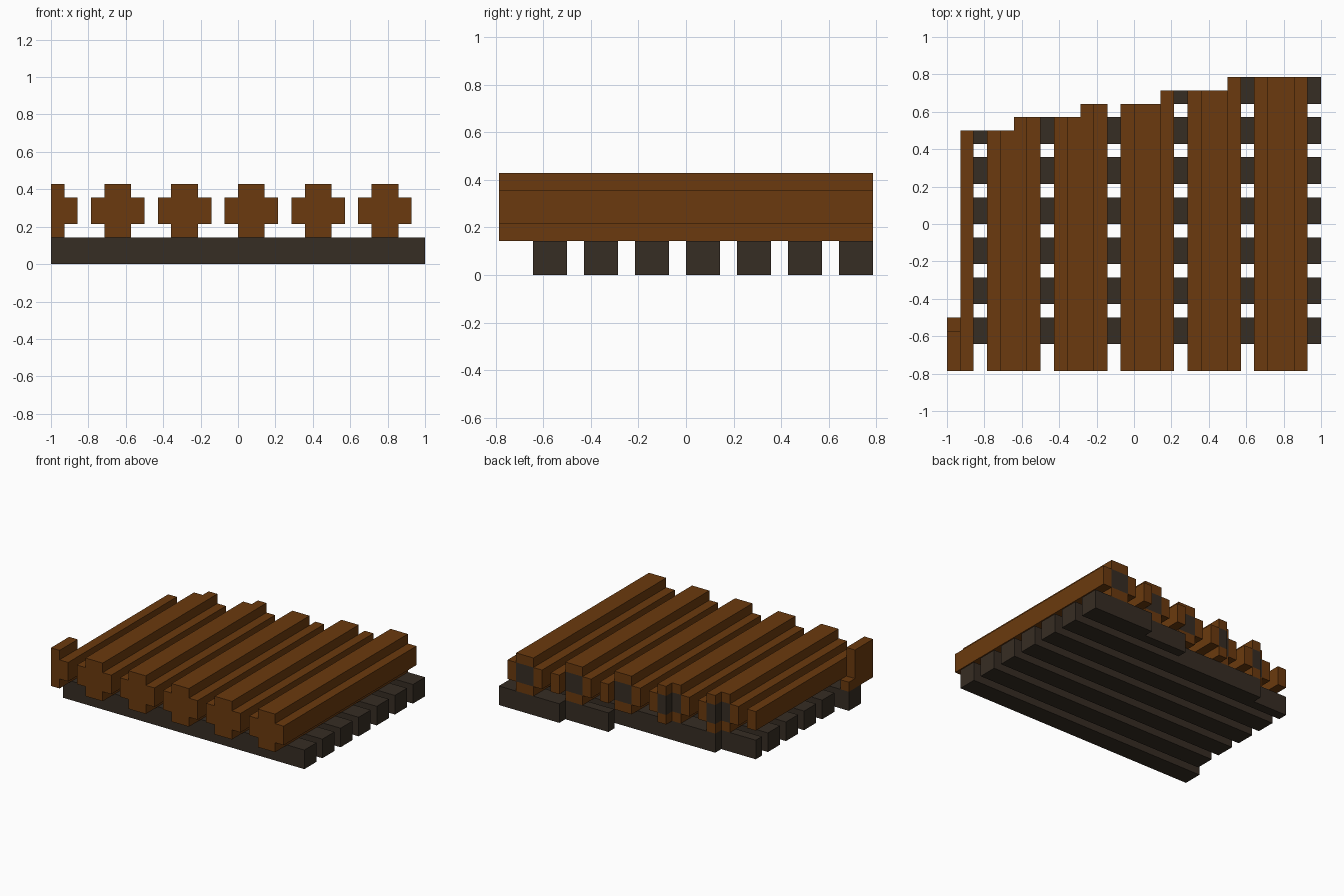
import bpy, bmesh
from mathutils import Vector

if "Cube" in bpy.data.objects:
    bpy.data.objects.remove(bpy.data.objects["Cube"])

U = 1 / 14            # one block step
FRONT = -11           # front edge of the logs, in steps
STEPS = [(-13, 7), (-9, 8), (-4, 9), (2, 10), (7, 11)]   # (from x, back edge y)


def material(name, rgb):
    m = bpy.data.materials.new(name)
    m.diffuse_color = (*rgb, 1)
    m.use_nodes = True
    m.node_tree.nodes["Principled BSDF"].inputs["Base Color"].default_value = m.diffuse_color
    return m


BROWN = material("brown_wood", (0.147, 0.042, 0.0044))
DARK = material("dark_wood", (0.037, 0.026, 0.017))


def back(x):
    """Back edge of the slanted, stepped cut at column x."""
    return [y for start, y in STEPS if x >= start][-1]


def finish(bm, name, mats):
    me = bpy.data.meshes.new(name)
    bm.to_mesh(me)
    bm.free()
    for m in mats:
        me.materials.append(m)
    bpy.context.collection.objects.link(bpy.data.objects.new(name, me))


def quad(bm, pts, direction, mat):
    f = bm.faces.new([bm.verts.new(Vector(p) * U) for p in pts])
    f.normal_update()
    if f.normal.dot(Vector(direction)) < 0:
        f.normal_flip()
    f.material_index = mat


def log(name, cells):
    """cells: {(x, z): (back y, material)}; strips running back from FRONT."""
    bm = bmesh.new()
    for (x, z), (end, mat) in cells.items():
        for y, d, m in ((FRONT, -1, 0), (end, 1, mat)):
            quad(bm, [(x, y, z), (x + 1, y, z), (x + 1, y, z + 1), (x, y, z + 1)], (0, d, 0), m)
        for dx, dz in ((1, 0), (-1, 0), (0, 1), (0, -1)):
            start = cells.get((x + dx, z + dz), (FRONT, 0))[0]
            if start >= end:
                continue
            if dx:
                a = x + max(dx, 0)
                p, q = (a, z), (a, z + 1)
            else:
                a = z + max(dz, 0)
                p, q = (x, a), (x + 1, a)
            quad(bm, [(p[0], start, p[1]), (q[0], start, q[1]),
                      (q[0], end, q[1]), (p[0], end, p[1])], (dx, 0, dz), mat)
    bmesh.ops.remove_doubles(bm, verts=bm.verts, dist=1e-5)
    finish(bm, name, [BROWN, DARK])


# Cross-shaped logs with a dark heart showing at the cut back ends
for n, left in enumerate(range(-11, 10, 5)):
    cells = {}
    for i in range(4):
        core = i in (1, 2)
        for z in range(2, 6) if core else (3, 4):
            cells[left + i, z] = (back(left + i), int(core and z in (3, 4)))
    log(f"log_{n + 1}", cells)

# Left edge log, cut away to a long strip and a short front stub
edge = {(-13, z): (back(-13), 0) for z in (3, 4)}
edge.update({(-14, z): (-7 if z == 2 else -8, 0) for z in range(2, 6)})
log("left_edge_log", edge)

# Dark cross beams, trimmed by the same stepped cut
for n in range(7):
    y0 = -9 + 3 * n
    y1 = y0 + 2
    x0 = -14 if n == 0 else -13
    runs = [[max(s, x0) if s > -13 else x0, min(y, y1)] for s, y in STEPS if y > y0]
    outline = [(runs[0][0], y0), (14, y0)]
    for i in range(len(runs) - 1, -1, -1):
        right = runs[i + 1][0] if i + 1 < len(runs) else 14
        outline += [(right, runs[i][1]), (runs[i][0], runs[i][1])]
    # drop points in the middle of straight edges
    pts = [p for i, p in enumerate(outline)
           if not (outline[i - 1][1] == p[1] == outline[(i + 1) % len(outline)][1])]
    pts = [p for i, p in enumerate(pts) if p != pts[i - 1]]
    bm = bmesh.new()
    face = bm.faces.new([bm.verts.new((x * U, y * U, 0)) for x, y in pts])
    top = bmesh.ops.extrude_face_region(bm, geom=[face], use_keep_orig=True)["geom"]
    bmesh.ops.translate(bm, vec=(0, 0, 2 * U),
                        verts=[v for v in top if isinstance(v, bmesh.types.BMVert)])
    bmesh.ops.recalc_face_normals(bm, faces=bm.faces)
    finish(bm, f"cross_beam_{n + 1}", [DARK])
